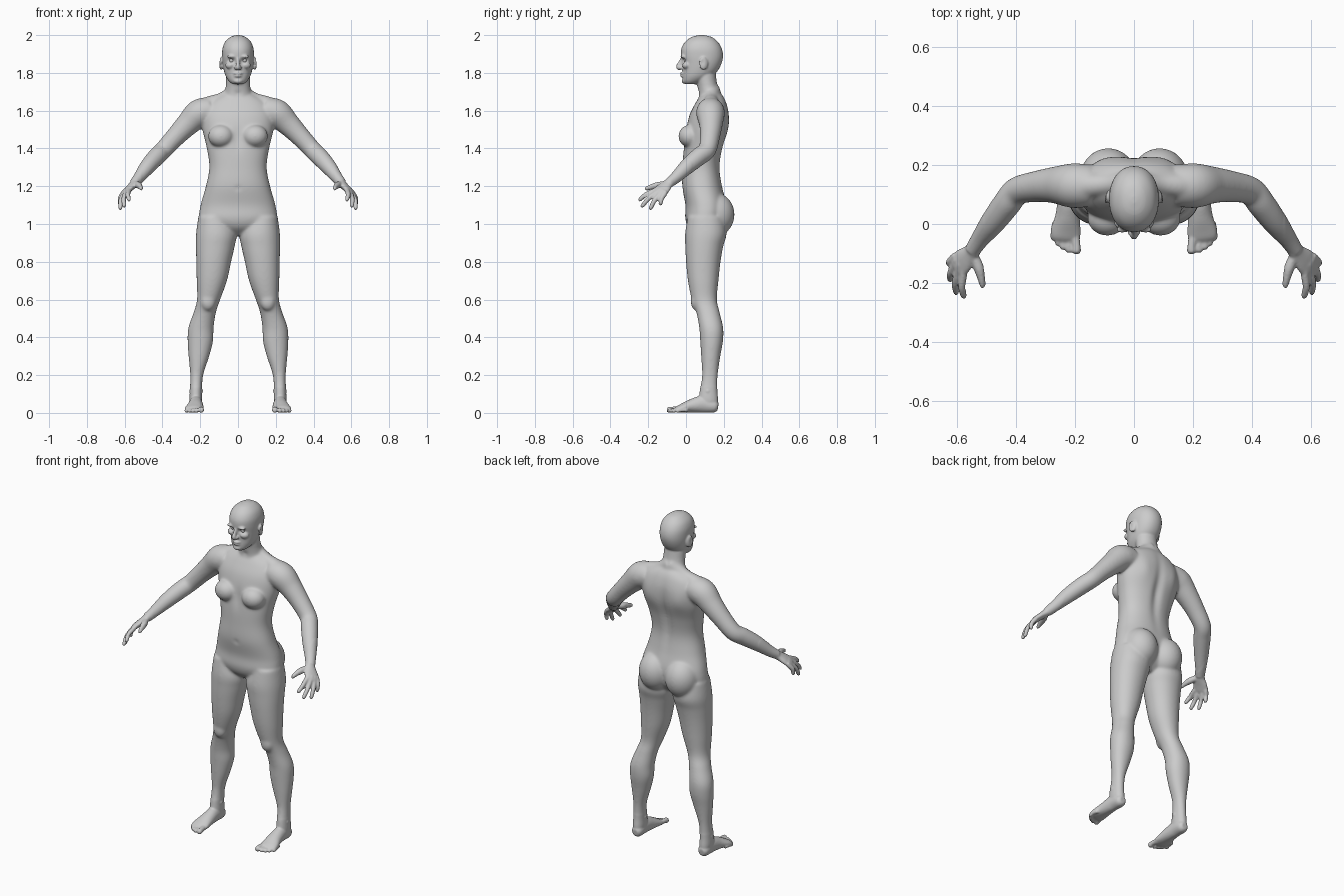
import bpy, bmesh
from math import sin, cos, pi, exp
from mathutils import Vector, Matrix

bm = bmesh.new()


def spline(rows, n=6):
    """Catmull-Rom resampling of rows of numbers."""
    out = []
    for i in range(len(rows) - 1):
        p0, p1 = rows[max(i - 1, 0)], rows[i]
        p2, p3 = rows[i + 1], rows[min(i + 2, len(rows) - 1)]
        for k in range(n):
            t = k / n
            out.append([0.5 * (2 * b + (c - a) * t + (2 * a - 5 * b + 4 * c - d) * t * t
                               + (3 * b - a - 3 * c + d) * t ** 3)
                        for a, b, c, d in zip(p0, p1, p2, p3)])
    return out + [list(rows[-1])]


def loft(rows, side=None, power=2.0, mirror=True, seg=28):
    """Skin rows of (x, y, z, radius_a, radius_b); level rings if side is None."""
    pts = spline(rows)

    def sp(v):
        return (1 if v >= 0 else -1) * abs(v) ** (2 / power)

    for s in ((1, -1) if mirror else (1,)):
        rings = []
        for i, (x, y, z, a, b) in enumerate(pts):
            t = Vector((0, 0, 1))
            if side:
                t = (Vector(pts[min(i + 1, len(pts) - 1)][:3])
                     - Vector(pts[max(i - 1, 0)][:3])).normalized()
            u = Vector(side or (1, 0, 0))
            u = (u - t * u.dot(t)).normalized()
            v = t.cross(u)
            ring = []
            for k in range(seg):
                w = 2 * pi * k / seg
                p = Vector((x, y, z)) + u * max(a, .002) * sp(cos(w)) + v * max(b, .002) * sp(sin(w))
                ring.append(bm.verts.new((p.x * s, p.y, p.z)))
            rings.append(ring)
        for r, q in zip(rings, rings[1:]):
            for k in range(seg):
                bm.faces.new((r[k], r[(k + 1) % seg], q[(k + 1) % seg], q[k]))
        bm.faces.new(rings[0][::-1])
        bm.faces.new(rings[-1])


def box_rows(rows):
    """(x0, x1, y0, y1, z) extents to loft rows."""
    return [((a + b) / 2, (c + d) / 2, z, (b - a) / 2, (d - c) / 2) for a, b, c, d, z in rows]


def centre_rows(rows):
    """(z, half_width, y_front, y_back) to loft rows."""
    return box_rows([(-w, w, f, b, z) for z, w, f, b in rows])


def blob(c, r, turn=0):
    """Ellipsoid, mirrored when off centre."""
    for s in ((1, -1) if c[0] else (1,)):
        m = (Matrix.Translation((c[0] * s, c[1], c[2])) @ Matrix.Rotation(turn * s, 4, 'Z')
             @ Matrix.Diagonal((*r, 1)))
        bmesh.ops.create_uvsphere(bm, u_segments=32, v_segments=20, radius=1, matrix=m)


# torso
loft(centre_rows([(.94, .05, .06, .15), (.98, .15, .015, .19), (1.03, .203, -.004, .21),
                  (1.1, .198, -.003, .215), (1.2, .17, -.02, .192), (1.3, .152, -.018, .18),
                  (1.4, .165, -.013, .195), (1.5, .188, 0, .224), (1.58, .19, .02, .228),
                  (1.64, .16, .05, .215), (1.68, .1, .075, .195), (1.7, .05, .09, .17)]),
     power=2.25, mirror=False, seg=48)
blob((.09, .02, 1.465), (.068, .06, .06))       # breasts
blob((.087, .155, 1.05), (.097, .102, .115))    # buttocks

# neck and trapezius
loft(centre_rows([(1.64, .09, .065, .2), (1.69, .073, .065, .188), (1.74, .064, .058, .166),
                  (1.8, .062, .045, .157), (1.85, .055, .04, .15)]), mirror=False)
loft([(.0, .135, 1.705, .05, .05), (.08, .135, 1.662, .037, .037),
      (.16, .13, 1.63, .044, .044), (.21, .13, 1.6, .04, .04)], side=(0, 1, 0))

# head
loft(centre_rows([(1.74, .028, -.006, .05), (1.755, .047, -.016, .09), (1.78, .064, -.018, .135),
                  (1.81, .074, -.018, .167), (1.85, .081, -.02, .188), (1.89, .084, -.027, .196),
                  (1.93, .082, -.024, .189), (1.965, .068, -.004, .168), (1.99, .04, .03, .135),
                  (2.0, .01, .07, .095)]), power=2.15, mirror=False, seg=48)
loft([(0, -.016, 1.882, .008, .01), (0, -.029, 1.855, .009, .012), (0, -.039, 1.832, .013, .014),
      (0, -.03, 1.817, .012, .008)], side=(1, 0, 0), mirror=False)      # nose
blob((.013, -.027, 1.827), (.009, .012, .009))
blob((.03, -.014, 1.886), (.03, .015, .009), -.25)                      # brows
blob((.045, -.002, 1.84), (.024, .016, .018), .5)                       # cheeks
blob((0, -.019, 1.797), (.024, .013, .006))                             # lips
blob((0, -.018, 1.784), (.021, .013, .007))
blob((0, -.008, 1.757), (.024, .015, .014))                             # chin
blob((.089, .093, 1.85), (.009, .025, .035), .35)                       # ears

# arms
loft([(x, y, z, r, r) for x, y, z, r in [
    (.14, .13, 1.6, .07), (.205, .13, 1.585, .076), (.265, .132, 1.53, .063),
    (.33, .127, 1.463, .053), (.395, .112, 1.392, .048), (.43, .07, 1.358, .048),
    (.475, .01, 1.308, .043), (.52, -.05, 1.25, .032), (.548, -.09, 1.217, .026)]], side=(0, 1, 0))

# hands
loft([(.537, -.075, 1.23, .027, .024), (.553, -.098, 1.21, .03, .021),
      (.577, -.122, 1.187, .041, .018), (.597, -.143, 1.166, .043, .015),
      (.604, -.15, 1.158, .035, .01)], side=(-.03, -.058, .015))
fingers = [((.578, -.168, 1.176), (.577, -.252, 1.125)), ((.594, -.155, 1.167), (.604, -.238, 1.09)),
           ((.605, -.135, 1.16), (.625, -.193, 1.077)), ((.61, -.113, 1.16), (.627, -.138, 1.1))]
for base, tip in fingers:
    a, b = Vector(base), Vector(tip)
    mid = a.lerp(b, .5) + Vector((.006, -.003, .005))
    loft([(*p, r, r) for p, r in ((a.lerp(b, -.25), .01), (a, .0135), (mid, .0125),
                                  (a.lerp(b, .88), .011), (b, .006))], side=(0, .4, 1), seg=14)
loft([(.545, -.1, 1.213, .015, .015), (.526, -.148, 1.205, .018, .018),
      (.516, -.185, 1.196, .014, .014), (.511, -.207, 1.188, .012, .012),
      (.51, -.218, 1.183, .006, .006)], side=(0, 0, 1), seg=14)

# legs
loft(box_rows([(.04, .21, .01, .2, 1.04), (.008, .222, -.005, .215, .95), (.018, .223, -.004, .197, .88),
               (.036, .221, 0, .183, .8), (.058, .219, .01, .172, .7), (.094, .217, .03, .164, .6),
               (.117, .236, .055, .179, .53), (.129, .263, .07, .197, .45), (.132, .267, .075, .196, .38),
               (.152, .262, .08, .182, .3), (.184, .253, .085, .168, .2), (.19, .255, .073, .166, .12),
               (.19, .256, .068, .17, .06), (.2, .245, .08, .16, .02)]), power=2.1)
blob((.158, .055, .59), (.04, .03, .05))        # kneecaps
blob((.222, .115, .115), (.037, .02, .02))      # ankle bones

# feet and toes
loft([(.222, .17, .032, .018, .02), (.222, .15, .035, .032, .034), (.223, .09, .046, .035, .045),
      (.225, .03, .037, .041, .036), (.23, -.02, .025, .05, .024), (.231, -.045, .019, .049, .017),
      (.232, -.058, .015, .042, .01)], side=(1, 0, 0))
for x, y, r in ((.195, -.102, .0155), (.221, -.098, .0115), (.24, -.088, .011),
                (.257, -.075, .0105), (.273, -.056, .0105)):
    bx = .232 + (x - .232) * .85
    loft([(bx, y + .065, r + .004, r, r), (x, y + .03, r + .004, r * .9, r * .9),
          (x, y + .009, r, r, r), (x, y, r, r * .5, r * .5)], side=(1, 0, 0), seg=14)

# fuse everything into one skin
mesh = bpy.data.meshes.new("body")
bmesh.ops.recalc_face_normals(bm, faces=bm.faces)
bm.to_mesh(mesh)
bm.free()
body = bpy.data.objects.new("body", mesh)
bpy.context.collection.objects.link(body)
rem = body.modifiers.new("fuse", 'REMESH')
rem.mode = 'VOXEL'
rem.voxel_size = .005
dg = bpy.context.evaluated_depsgraph_get()
skin = bpy.data.meshes.new_from_object(body.evaluated_get(dg))
body.modifiers.clear()
body.data = skin
skin.name = "body_skin"


def sculpt(c, r, push):
    """Push the skin near c with a soft falloff, on both sides."""
    for v in skin.vertices:
        p = v.co
        dz = (p.z - c[2]) / r[2]
        dy = (p.y - c[1]) / r[1]
        if abs(dz) > 2 or abs(dy) > 2:
            continue
        d = ((abs(p.x) - c[0]) / r[0]) ** 2 + dy * dy + dz * dz
        if d < 4:
            w = exp(-d * 1.5)
            v.co = p + Vector((push[0] * (1 if p.x > 0 else -1), push[1], push[2])) * w


sculpt((.033, -.018, 1.866), (.02, .03, .013), (0, .014, 0))     # eye sockets
sculpt((.098, .085, 1.855), (.01, .014, .02), (-.006, 0, 0))     # ear hollows
sculpt((0, .21, 1.42), (.03, .08, .2), (0, -.016, 0))            # spine groove
sculpt((.1, .22, 1.53), (.05, .06, .08), (0, .007, 0))           # shoulder blades
sculpt((0, -.015, 1.45), (.025, .06, .07), (0, .008, 0))         # breastbone
sculpt((0, -.02, 1.19), (.012, .03, .012), (0, .008, 0))         # navel
sculpt((0, .07, 1.69), (.02, .03, .02), (0, .008, 0))            # throat hollow

# smooth the seams: lightly everywhere, strongly away from face, hands and feet
soft = body.vertex_groups.new(name="soft")
soft.add([v.index for v in skin.vertices if .14 < v.co.z < 1.74 and abs(v.co.x) < .51], 1.0, 'REPLACE')
for name, count, group in (("soften_body", 30, "soft"), ("soften_all", 4, "")):
    m = body.modifiers.new(name, 'SMOOTH')
    m.factor = .5
    m.iterations = count
    m.vertex_group = group
skin.shade_smooth()

# eyeballs
for s, side in ((1, "left"), (-1, "right")):
    eb = bmesh.new()
    bmesh.ops.create_uvsphere(eb, u_segments=24, v_segments=16, radius=.0145)
    em = bpy.data.meshes.new("eye_" + side)
    eb.to_mesh(em)
    eb.free()
    em.shade_smooth()
    eye = bpy.data.objects.new("eye_" + side, em)
    eye.location = (.033 * s, .004, 1.866)
    bpy.context.collection.objects.link(eye)
